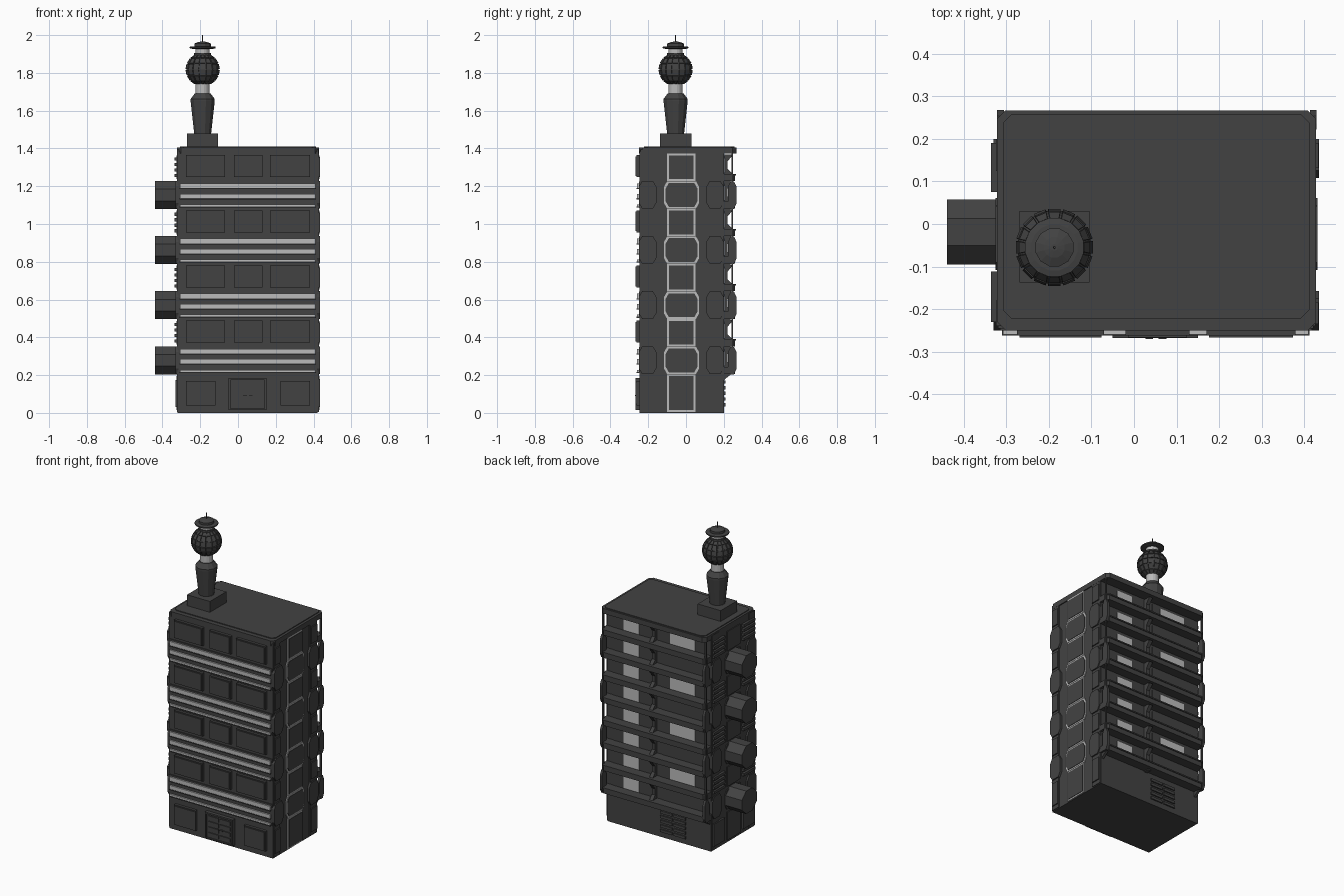
import bpy, bmesh, math
from mathutils import Vector

if "Cube" in bpy.data.objects:
    bpy.data.objects.remove(bpy.data.objects["Cube"])

def material(name, v):
    m = bpy.data.materials.new(name)
    m.diffuse_color = (v, v, v, 1)
    m.use_nodes = True
    m.node_tree.nodes["Principled BSDF"].inputs["Base Color"].default_value = m.diffuse_color
    return m

DARK = material("dark_grey", 0.055)
LIGHT = material("light_grey", 0.5)
parts = {}

def part(name, mat=DARK):
    return parts.setdefault(name, (bmesh.new(), mat))[0]

def rect(u0, u1, v0, v1, cu=0, cv=0):
    """Rectangle outline with optionally cut corners."""
    if not cu:
        return [(u0, v0), (u1, v0), (u1, v1), (u0, v1)]
    return [(u0 + cu, v0), (u1 - cu, v0), (u1, v0 + cv), (u1, v1 - cv),
            (u1 - cu, v1), (u0 + cu, v1), (u0, v1 - cv), (u0, v0 + cv)]

def prism(name, axis, pts, a, b, mat=DARK):
    """Extrude an outline from a to b along an axis."""
    bm = part(name, mat)
    put = {"x": lambda u, v, w: (w, u, v), "y": lambda u, v, w: (u, w, v),
           "z": lambda u, v, w: (u, v, w)}[axis]
    lo = [bm.verts.new(put(u, v, a)) for u, v in pts]
    hi = [bm.verts.new(put(u, v, b)) for u, v in pts]
    faces = [bm.faces.new(lo), bm.faces.new(hi)]
    n = len(pts)
    for i in range(n):
        faces.append(bm.faces.new((lo[i], lo[(i + 1) % n], hi[(i + 1) % n], hi[i])))
    bmesh.ops.recalc_face_normals(bm, faces=faces)

def lathe(name, profile, sides, mat=DARK):
    """Stack of rings (radius, z) around the tower axis."""
    bm = part(name, mat)
    rings = [[bm.verts.new((TX + r * math.cos(2 * math.pi * (i + .5) / sides),
                            TY + r * math.sin(2 * math.pi * (i + .5) / sides), z))
              for i in range(sides)] for r, z in profile]
    faces = [bm.faces.new(rings[0]), bm.faces.new(rings[-1])]
    for p, q in zip(rings, rings[1:]):
        for i in range(sides):
            j = (i + 1) % sides
            faces.append(bm.faces.new((p[i], p[j], q[j], q[i])))
    bmesh.ops.recalc_face_normals(bm, faces=faces)

H = 0.146                      # storey height
TX, TY = -0.187, -0.055        # tower axis

# Main block and roof with a low rim
prism("main_block", "z", rect(-0.32, 0.422, -0.245, 0.2), 0, 1.385)
prism("roof_slab", "z", rect(-0.322, 0.428, -0.25, 0.267, 0.02, 0.02), 1.372, 1.405)
prism("roof_deck", "z", rect(-0.308, 0.412, -0.222, 0.258, 0.02, 0.02), 1.405, 1.41)

# Front panels, two layers each
def front_panel(x0, x1, z0, z1):
    prism("front_panels", "y", rect(x0, x1, z0, z1), -0.262, -0.24)
    prism("front_panels", "y", rect(x0 + .006, x1 - .006, z0 + .006, z1 - .006), -0.267, -0.26)

for k in range(4):
    dz = 2 * H * k
    for x0, x1 in ((-0.275, -0.07), (-0.02, 0.13), (0.17, 0.38)):
        front_panel(x0, x1, 0.372 + dz, 0.488 + dz)
    # Horizontal light strips on dark ledges
    prism("strip_backing", "y", rect(-0.315, 0.418, 0.21 + dz, 0.35 + dz), -0.25, -0.24)
    for z0, z1 in ((0.314, 0.339), (0.261, 0.284), (0.217, 0.228)):
        prism("front_strips", "y", rect(-0.308, 0.41, z0 + dz, z1 + dz), -0.26, -0.245, LIGHT)
        prism("strip_ledges", "y", rect(-0.31, 0.412, z0 - .006 + dz, z0 + dz), -0.262, -0.245)
for x0, x1 in ((-0.275, -0.12), (0.225, 0.38)):
    front_panel(x0, x1, 0.04, 0.17)

# Entrance: frame, leaf and slats
for b in (rect(-0.05, -0.04, 0.015, 0.185), rect(0.14, 0.15, 0.015, 0.185),
          rect(-0.04, 0.14, 0.175, 0.185), rect(-0.04, 0.14, 0.015, 0.022)):
    prism("door_frame", "y", b, -0.268, -0.24)
prism("door_leaf", "y", rect(-0.04, 0.14, 0.02, 0.18), -0.258, -0.24)
for r in range(4):
    for x0 in (-0.028, 0.055):
        prism("door_slats", "y", rect(x0, x0 + .073, .032 + r * .036, .056 + r * .036), -0.264, -0.25)
for x0 in (0.027, 0.058):
    prism("door_handles", "y", rect(x0, x0 + .018, .09, .096), -0.27, -0.26)

# Side walls: vertical strips with bulging cut-corner plates
def both_sides(name, pts, depth):
    prism(name, "x", pts, 0.41, 0.422 + depth)
    prism(name, "x", pts, -0.31, -0.32 - depth * 0.8)

for y0, y1 in ((-0.24, -0.18), (0.125, 0.198)):
    both_sides("side_strips", rect(y0, y1, 0.005, 1.395), 0.005)

def window(y0, y1, z0, z1, cu=0, cv=0):
    prism("side_window_frames", "x", rect(y0, y1, z0, z1, cu, cv), 0.41, 0.428, LIGHT)
    f = 0.009
    prism("side_window_panes", "x", rect(y0 + f, y1 - f, z0 + f, z1 - f, cu, cv), 0.41, 0.431)
    prism("left_centre_panels", "x", rect(y0 + f, y1 - f, z0 + f, z1 - f, cu, cv), -0.31, -0.325)

window(-0.1, 0.05, 0.005, 0.204)
for k in range(4):
    z = 0.206 + 2 * H * k
    window(-0.117, 0.07, z, z + H - .002, 0.017, 0.03)
    window(-0.1, 0.05, z + H, z + 2 * H - .002)
    for y0, y1 in ((-0.25, -0.157), (0.108, 0.2)):
        both_sides("side_bulges", rect(y0, y1, z, z + H, 0.018, 0.03), 0.013)
    for y0, y1 in ((-0.235, -0.185), (0.132, 0.19)):
        prism("side_plates", "x", rect(y0, y1, z + H + .02, z + 2 * H - .02), 0.41, 0.434)
    # Octagonal pods on the left wall
    prism("side_pods", "x", rect(-0.095, 0.058, z - .002, z + H, 0.045, 0.043), -0.44, -0.315)
    # Louvres on the left wall
    for y0, y1 in ((0.075, 0.19), (-0.23, -0.112)):
        for r in range(4):
            zz = z + H + .02 + r * .029
            prism("left_louvres", "x", rect(y0, y1, zz, zz + .017), -0.336, -0.31)
for y0, y1 in ((-0.23, -0.112), (0.075, 0.19)):
    prism("left_ground_panels", "x", rect(y0, y1, 0.03, 0.175), -0.332, -0.31)
prism("right_ground_panels", "x", rect(-0.235, -0.185, 0.03, 0.18), 0.41, 0.434)
prism("right_ground_panels", "x", rect(0.132, 0.19, 0.03, 0.18), 0.41, 0.434)

# Rear balconies: parapet slabs, end plates, posts, partitions and windows
for k in range(8):
    z = 0.2 + H * k
    slab = [(-0.322, 0.19), (0.428, 0.19), (0.428, 0.24), (0.408, 0.26), (-0.302, 0.26), (-0.322, 0.24)]
    prism("balcony_slabs", "z", slab, z + .006, z + .042)
    prism("balcony_rims", "z", [(u, v + (.005 if v > .2 else 0)) for u, v in slab], z + .036, z + .044)
    for x0 in (-0.322, 0.413):
        if k % 2 == 0:
            prism("balcony_end_plates", "x", rect(0.222, 0.268, z + .004, z + H + .004, 0.014, 0.03), x0, x0 + .016)
        else:
            prism("balcony_posts", "z", rect(x0 + .003, x0 + .013, 0.24, 0.25), z, z + H + .01)
    prism("balcony_partitions", "x", [(0.19, z), (0.235, z), (0.25, z + .04), (0.22, z + .07),
          (0.22, z + .11), (0.25, z + H), (0.19, z + H)], 0.066, 0.09)
    for x0, x1 in ((0.12, 0.38), (-0.27, 0.03)):
        prism("rear_wall_panels", "y", rect(x0, x1, z + .045, z + .138), 0.19, 0.204)
    prism("rear_windows", "y", rect(0.19, 0.3, z + .048, z + .128), 0.19, 0.208, LIGHT)
    if k % 2:
        prism("rear_windows", "y", rect(-0.21, -0.03, z + .048, z + .128), 0.19, 0.208, LIGHT)
for x0 in (-0.31, 0.40):
    prism("balcony_brackets", "x", [(0.19, 0.165), (0.245, 0.21), (0.19, 0.21)], x0, x0 + .016)

# Rear ground-floor vents
for r in range(5):
    for x0 in (-0.14, -0.045):
        prism("rear_vents", "y", rect(x0, x0 + .085, .035 + r * .03, .052 + r * .03), 0.19, 0.208)

# Roof tower
prism("tower_base", "z", rect(TX - .082, TX + .082, TY - .082, TY + .085), 1.4, 1.48)
lathe("tower_column", [(.046, 1.475), (.066, 1.65), (.066, 1.662), (.043, 1.692)], 12)
lathe("tower_neck", [(.038, 1.69), (.038, 1.75)], 16, LIGHT)
lathe("upper_neck", [(.038, 1.89), (.038, 1.938)], 16, LIGHT)
lathe("neck_collar", [(.046, 1.893), (.046, 1.905)], 16)
lathe("tower_disc", [(.055, 1.927), (.07, 1.931), (.07, 1.938), (.055, 1.941)], 16)
lathe("tower_cap", [(.046, 1.94), (.046, 1.955), (.025, 1.963), (.008, 1.966)], 12)
lathe("spire", [(.0035, 1.96), (.003, 2.0)], 6)

# Globe with raised plates
globe = [(.087 * math.cos(a), 1.818 + .083 * math.sin(a))
         for a in (math.radians(-64 + 128 * i / 6) for i in range(7))]
lathe("tower_globe", globe, 16)
bm = part("tower_globe")
quads = [f for f in bm.faces if len(f.verts) == 4]
bmesh.ops.inset_individual(bm, faces=quads, thickness=.003)
res = bmesh.ops.extrude_discrete_faces(bm, faces=quads)
for f in res["faces"]:
    f.normal_update()
    for v in f.verts:
        v.co += f.normal * .006

# Turn every collected part into an object
for name, (bm, mat) in parts.items():
    me = bpy.data.meshes.new(name)
    bm.to_mesh(me)
    bm.free()
    me.materials.append(mat)
    bpy.context.collection.objects.link(bpy.data.objects.new(name, me))
